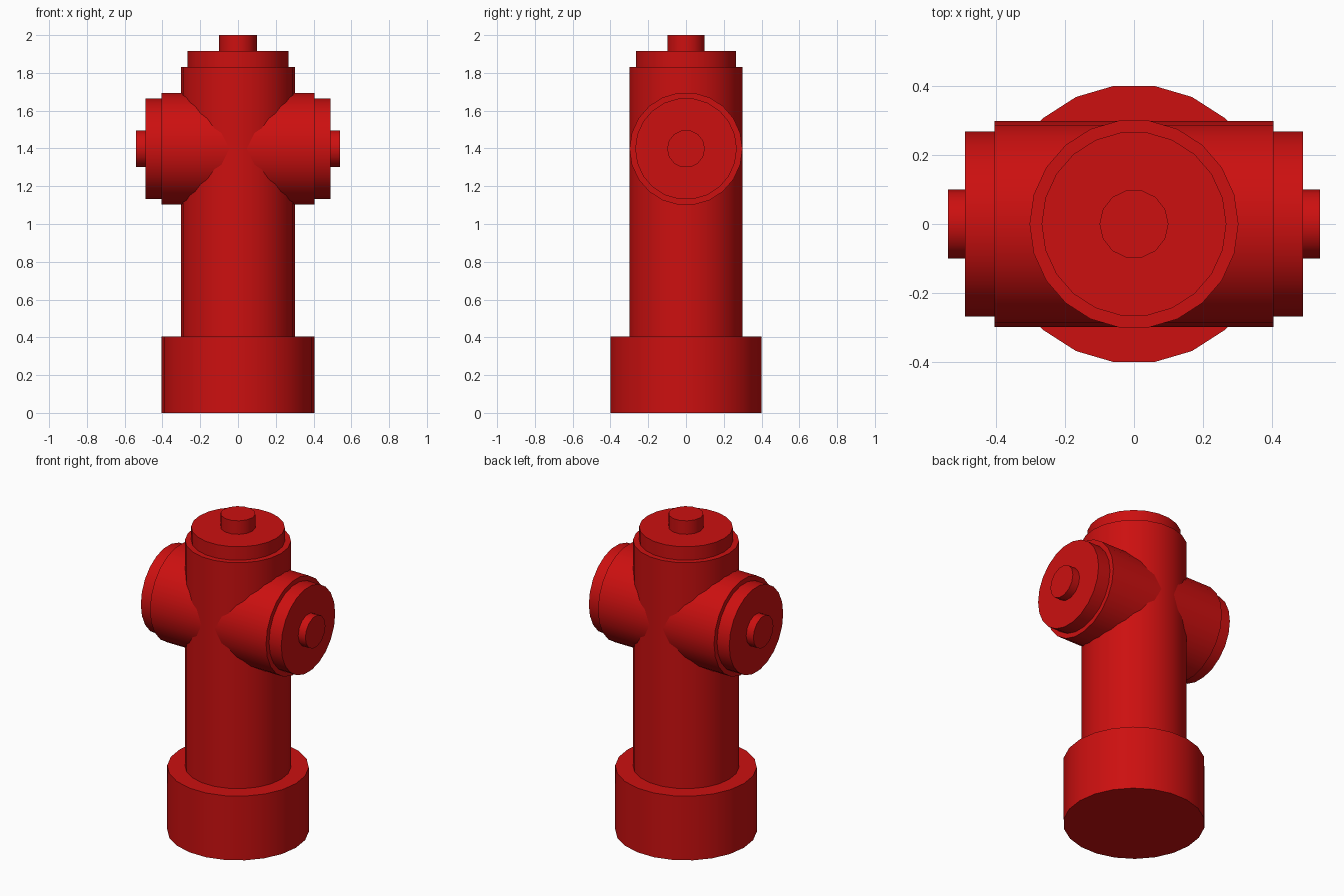
import bpy, math

if "Cube" in bpy.data.objects:
    bpy.data.objects.remove(bpy.data.objects["Cube"])

red = bpy.data.materials.new("hydrant red")
red.diffuse_color = (0.604, 0.005, 0.005, 1)
red.use_nodes = True
red.node_tree.nodes["Principled BSDF"].inputs["Base Color"].default_value = red.diffuse_color


def cylinder(name, radius, start, end, axis="z", sides=22):
    """Closed cylinder along z, or along x at nozzle height."""
    mid = (start + end) / 2
    upright = axis == "z"
    bpy.ops.mesh.primitive_cylinder_add(vertices=sides, radius=radius, depth=end - start)
    ob = bpy.context.object
    # The primitive's first vertex is on +y; turn it so a vertex lies on x
    if upright:
        ob.rotation_euler = (0, 0, math.pi / 2)
        ob.location = (0, 0, mid)
    else:
        ob.rotation_euler = (0, math.pi / 2, 0)
        ob.location = (mid, 0, 1.398)
    ob.name = name
    ob.data.materials.append(red)
    bpy.ops.object.transform_apply(location=True, rotation=True, scale=True)
    bpy.ops.object.shade_smooth_by_angle(angle=math.radians(35))
    return ob


# Upright stack
cylinder("base", 0.405, 0, 0.405)
cylinder("barrel", 0.303, 0.405, 1.83)
cylinder("top_cap", 0.268, 1.83, 1.915)
cylinder("top_nut", 0.1, 1.915, 2.0, sides=14)

# Side outlets: one pipe through the barrel, with a cap and nut on each end
cylinder("outlet_pipe", 0.299, -0.405, 0.405, "x")
for side, label in ((1, "right"), (-1, "left")):
    for part, r, a, b, n in (("cap", 0.269, 0.405, 0.49, 22), ("nut", 0.1, 0.49, 0.54, 14)):
        cylinder(f"{label}_{part}", r, min(side * a, side * b), max(side * a, side * b), "x", n)
